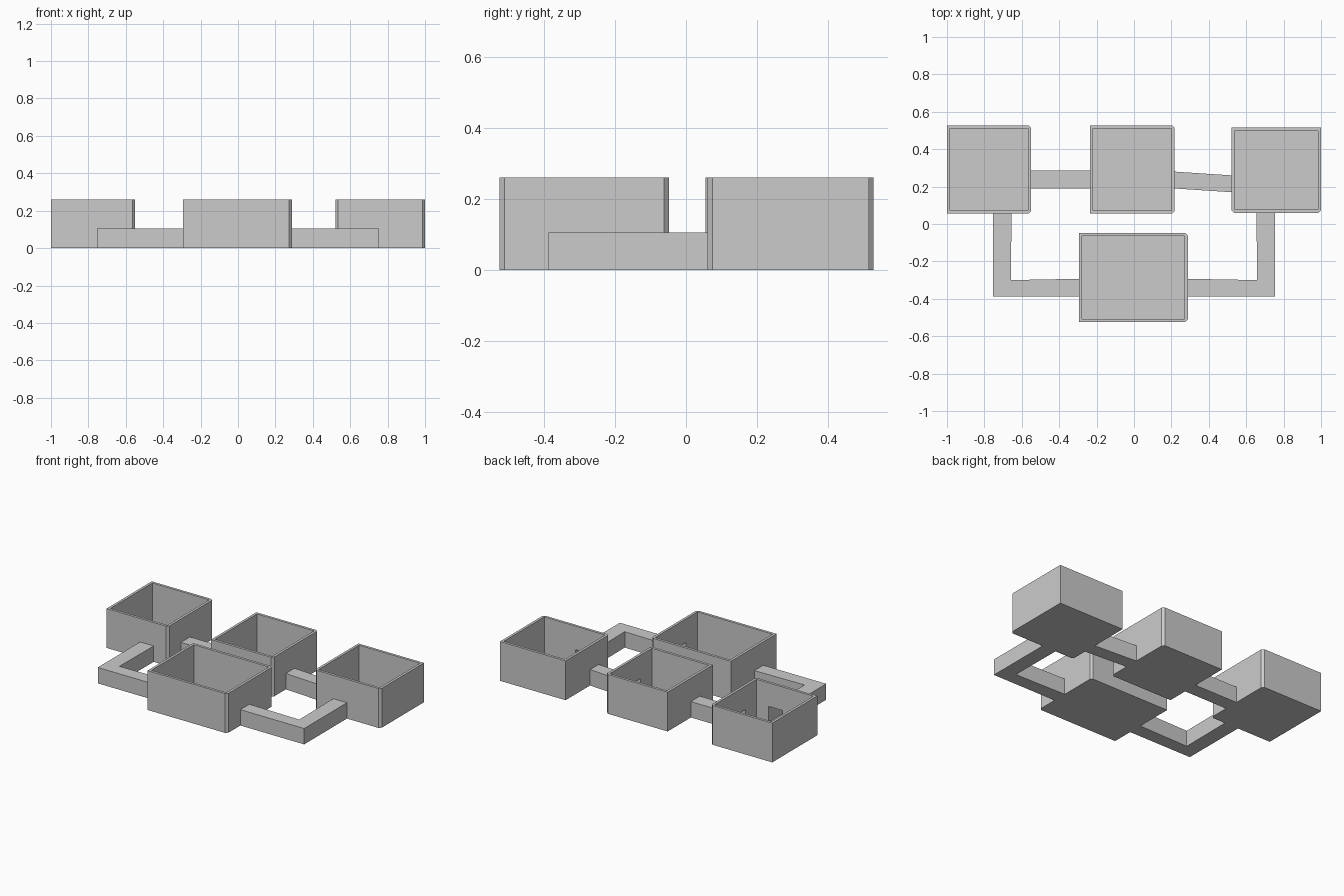
import bpy, bmesh

if "Cube" in bpy.data.objects:
    bpy.data.objects.remove(bpy.data.objects["Cube"])

ROOM_H, FLOOR_T, TUNNEL_H = 0.26, 0.003, 0.105
WALL, CUT = 0.017, 0.014


def finish(name, bm):
    bmesh.ops.recalc_face_normals(bm, faces=bm.faces)
    me = bpy.data.meshes.new(name)
    bm.to_mesh(me)
    bm.free()
    ob = bpy.data.objects.new(name, me)
    bpy.context.collection.objects.link(ob)
    return ob


def ring(bm, pts, z):
    return [bm.verts.new((x, y, z)) for x, y in pts]


def bridge(bm, a, b):
    for i in range(len(a)):
        j = (i + 1) % len(a)
        bm.faces.new((a[i], a[j], b[j], b[i]))


def outline(x0, x1, y0, y1, cuts):
    # rectangle counter-clockwise from front left, with chosen corners clipped
    pts = []
    for i, (x, y) in enumerate([(x0, y0), (x1, y0), (x1, y1), (x0, y1)]):
        if i not in cuts:
            pts.append((x, y))
            continue
        sx = CUT if x == x0 else -CUT
        sy = CUT if y == y0 else -CUT
        pair = [(x, y + sy), (x + sx, y)]
        pts += pair if i in (0, 2) else pair[::-1]
    return pts


def inner_rect(x0, x1, y0, y1):
    return x0 + WALL, x1 - WALL, y0 + WALL, y1 - WALL


# door cutters: one box per doorway (x0, x1, y0, y1)
doors = [(-0.59, -0.52, 0.19, 0.285), (-0.26, -0.20, 0.19, 0.285),
         (0.18, 0.24, 0.19, 0.28), (0.50, 0.56, 0.17, 0.26),
         (-0.755, -0.655, 0.02, 0.09), (0.655, 0.755, 0.02, 0.09),
         (-0.33, -0.26, -0.385, -0.295), (0.25, 0.32, -0.385, -0.295)]
bm = bmesh.new()
for d in doors:
    p = outline(*d, ())
    lo, hi = ring(bm, p, FLOOR_T + 0.001), ring(bm, p, TUNNEL_H - 0.001)
    bridge(bm, lo, hi)
    bm.faces.new(lo)
    bm.faces.new(hi)
cutter = finish("door_cutters", bm)
cutter.hide_render = True
cutter.hide_viewport = True


# open-topped rooms with a thin floor
def room(name, rect, cuts):
    bm = bmesh.new()
    out = outline(*rect, cuts)
    inn = outline(*inner_rect(*rect), ())
    o0, o1 = ring(bm, out, 0), ring(bm, out, ROOM_H)
    i0, i1 = ring(bm, inn, FLOOR_T), ring(bm, inn, ROOM_H)
    bridge(bm, o0, o1)
    bridge(bm, i0, i1)
    bm.faces.new(o0)
    bm.faces.new(i0)
    # rim: one quad per side plus a triangle at each clipped corner
    first, last, k = [], [], 0
    for i in range(4):
        first.append(o1[k])
        k += 2 if i in cuts else 1
        last.append(o1[k - 1])
        if i in cuts:
            bm.faces.new((first[i], last[i], i1[i]))
    for i in range(4):
        j = (i + 1) % 4
        bm.faces.new((last[i], first[j], i1[j], i1[i]))
    ob = finish(name, bm)
    m = ob.modifiers.new("doorways", 'BOOLEAN')
    m.operation = 'DIFFERENCE'
    m.solver = 'EXACT'
    m.object = cutter


room("back_left_room", (-1.0, -0.55, 0.055, 0.527), (1, 2))
room("back_middle_room", (-0.235, 0.217, 0.055, 0.527), (1, 2))
room("back_right_room", (0.52, 1.0, 0.06, 0.515), (0, 1))
room("front_room", (-0.295, 0.288, -0.525, -0.048), (1, 2))


# hollow corridors: thin tubes with open ends, from left and right edge paths
def corridor(name, left, right):
    bm = bmesh.new()
    rings = []
    for a, b in zip(left, right):
        rings.append([bm.verts.new((*p, z)) for p, z in
                      ((a, 0), (b, 0), (b, TUNNEL_H), (a, TUNNEL_H))])
    for a, b in zip(rings, rings[1:]):
        bridge(bm, a, b)
    finish(name, bm)


corridor("left_link", [(-0.55, 0.285), (-0.235, 0.285)],
         [(-0.55, 0.19), (-0.235, 0.19)])
corridor("right_link", [(0.217, 0.28), (0.52, 0.26)],
         [(0.217, 0.19), (0.52, 0.17)])
for side, s, top, end in (("left", -1, 0.055, 0.295), ("right", 1, 0.06, 0.288)):
    corridor(side + "_bent_corridor",
             [(s * 0.755, top), (s * 0.755, -0.387), (s * end, -0.387)],
             [(s * 0.655, top), (s * 0.658, -0.30), (s * end, -0.293)])
